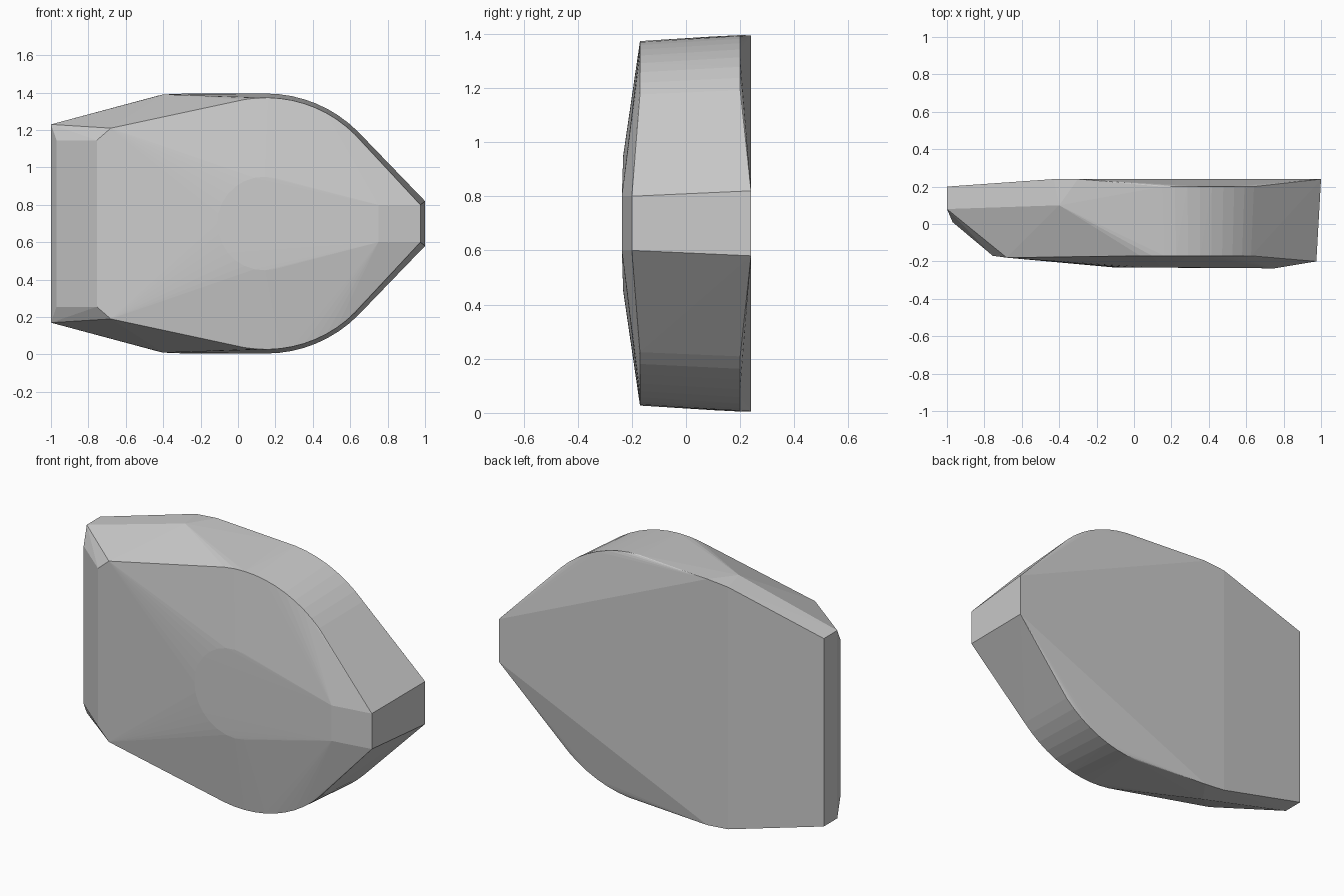
import bpy, bmesh
from math import sin, cos, radians

cube = bpy.data.objects.get("Cube")
if cube:
    bpy.data.objects.remove(cube, do_unlink=True)

MID = 0.7  # height of the plane of symmetry


def arc(cx, y, radius, start, end, steps):
    """Points of an arc in the upright plane at depth y; third value is the height above MID."""
    angles = [radians(start + (end - start) * i / steps) for i in range(steps + 1)]
    return [(cx + radius * cos(a), y, radius * sin(a)) for a in angles]


# Blunt end
points = [(-1, 0.2, 0.53), (-1, 0.08, 0.53), (-0.97, 0.01, 0.445),
          (-0.755, -0.17, 0.445), (-0.68, -0.18, 0.51)]
# Shoulder and back corners
points += [(-0.4, 0.1, 0.69), (-0.43, 0.24, 0.683), (-0.3, 0.24, 0.694)]
# Narrow end
points += [(1, 0.24, 0.12), (0.975, -0.2, 0.1), (0.75, -0.237, 0.1)]
# Rounded front rim and back rim
points += arc(0.15, -0.17, 0.673, 45, 100, 10)
points += arc(0.15, 0.2, 0.695, 45, 90, 8)
# Shallow crown on the front
points += arc(0.14, -0.232, 0.25, 50, 180, 10)

# Skin the mirrored points into one faceted solid
bm = bmesh.new()
for x, y, h in points:
    for side in (1, -1):
        bm.verts.new((x, y, MID + side * h))
bmesh.ops.remove_doubles(bm, verts=bm.verts, dist=0.0005)
hull = bmesh.ops.convex_hull(bm, input=bm.verts)
spare = {g for g in hull["geom_interior"] + hull["geom_unused"]
         if isinstance(g, bmesh.types.BMVert)}
bmesh.ops.delete(bm, geom=list(spare), context="VERTS")
bmesh.ops.dissolve_limit(bm, angle_limit=radians(0.3), verts=bm.verts, edges=bm.edges)
bmesh.ops.recalc_face_normals(bm, faces=bm.faces)

mesh = bpy.data.meshes.new("faceted_body")
bm.to_mesh(mesh)
bm.free()
body = bpy.data.objects.new("faceted_body", mesh)
bpy.context.collection.objects.link(body)

# Plain grey
grey = bpy.data.materials.new("stone_grey")
grey.use_nodes = True
colour = (0.6, 0.6, 0.6, 1)
grey.diffuse_color = colour
grey.node_tree.nodes["Principled BSDF"].inputs["Base Color"].default_value = colour
mesh.materials.append(grey)
